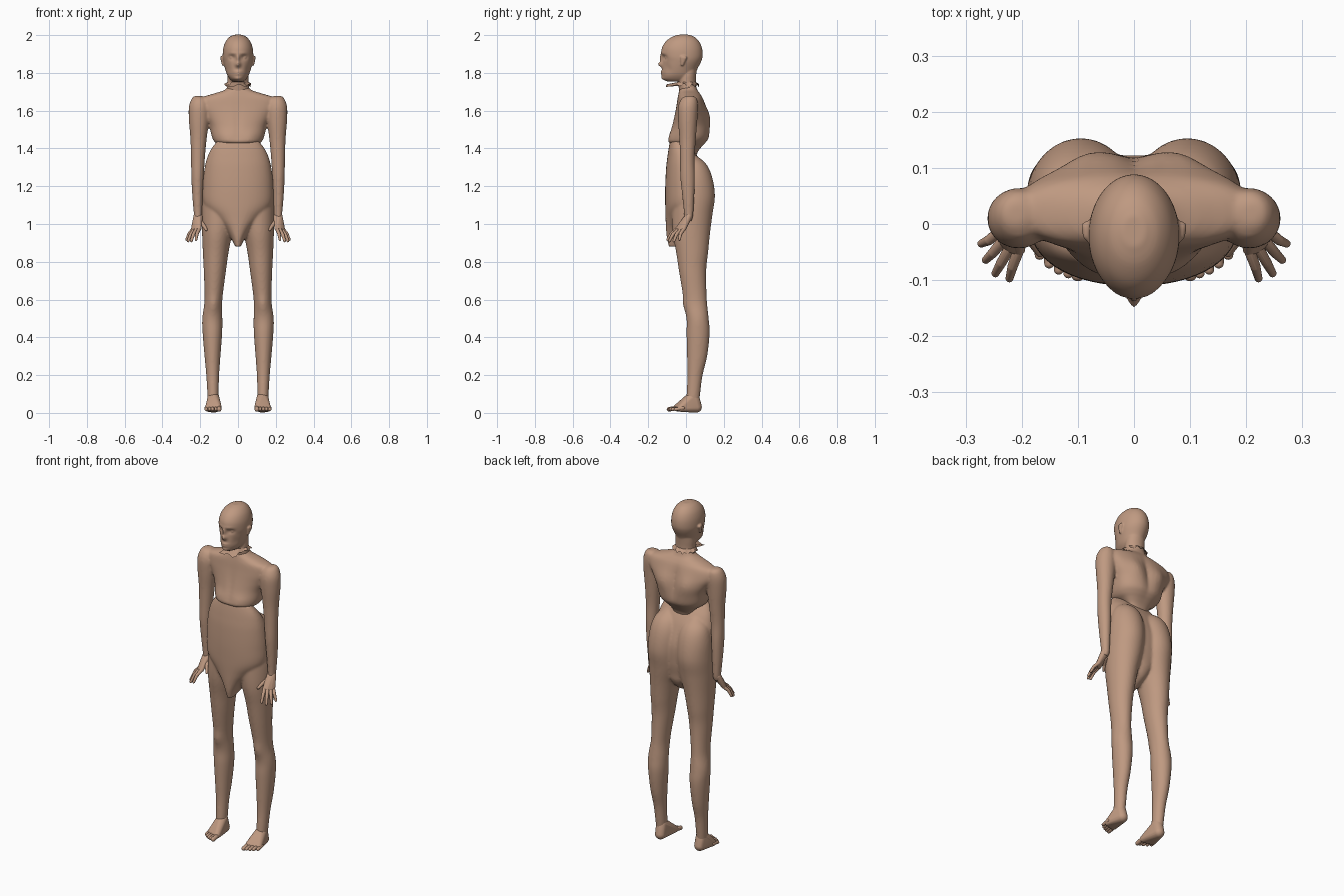
import bpy, bmesh, math, random
from mathutils import Vector

random.seed(4)
old = bpy.data.objects.get("Cube")
if old:
    bpy.data.objects.remove(old, do_unlink=True)

skin = bpy.data.materials.new("warm_skin")
skin.use_nodes = True
skin_colour = (0.52, 0.32, 0.22, 1)
skin.diffuse_color = skin_colour
skin.node_tree.nodes["Principled BSDF"].inputs["Base Color"].default_value = skin_colour


def catmull(a, b, c, d, t):
    """Smooth blend between sections b and c."""
    return [0.5 * (2 * q + (r - p) * t + (2 * p - 5 * q + 4 * r - s) * t * t
                   + (3 * q - p - 3 * r + s) * t ** 3)
            for p, q, r, s in zip(a, b, c, d)]


def loft(bm, rings, power=2.0, segments=48, steps=6):
    """Skin horizontal oval sections given as (z, x min, x max, y min, y max)."""
    last = len(rings) - 1
    dense = []
    for i in range(last):
        quad = [rings[max(0, min(last, i + k))] for k in (-1, 0, 1, 2)]
        dense += [catmull(*quad, s / steps) for s in range(steps)]
    dense.append(rings[last])
    loops = []
    for z, x0, x1, y0, y1 in dense:
        loop = []
        for k in range(segments):
            angle = math.tau * k / segments
            c, s = math.cos(angle), math.sin(angle)
            c = math.copysign(abs(c) ** (2 / power), c)
            s = math.copysign(abs(s) ** (2 / power), s)
            loop.append(bm.verts.new(((x0 + x1 + (x1 - x0) * c) / 2,
                                      (y0 + y1 + (y1 - y0) * s) / 2, z)))
        loops.append(loop)
    for low, high in zip(loops, loops[1:]):
        for k in range(segments):
            n = (k + 1) % segments
            bm.faces.new((low[k], low[n], high[n], high[k]))
    bm.faces.new(loops[0])
    bm.faces.new(loops[-1])


def centred(rings):
    """Turn (z, half width, front, back) into full sections."""
    return [(z, -w, w, front, back) for z, w, front, back in rings]


def hull(bm, *balls):
    """Wrap a convex skin around balls given as (x, y, z, radius)."""
    part = bmesh.new()
    for x, y, z, r in balls:
        made = bmesh.ops.create_icosphere(part, subdivisions=3, radius=r)
        bmesh.ops.translate(part, verts=made["verts"], vec=(x, y, z))
    bmesh.ops.delete(part, geom=part.edges[:] + part.faces[:], context="EDGES_FACES")
    bmesh.ops.convex_hull(part, input=part.verts[:])
    loose = [v for v in part.verts if not v.link_faces]
    bmesh.ops.delete(part, geom=loose, context="VERTS")
    mesh = bpy.data.meshes.new("hull")
    part.to_mesh(mesh)
    part.free()
    bm.from_mesh(mesh)
    bpy.data.meshes.remove(mesh)


def mirror_x(bm):
    """Copy everything built so far to the other side."""
    copy = bmesh.ops.duplicate(bm, geom=bm.verts[:] + bm.edges[:] + bm.faces[:])["geom"]
    for v in copy:
        if isinstance(v, bmesh.types.BMVert):
            v.co.x = -v.co.x


def sculpt(bm, centre, reach, push):
    """Push a soft bump or dent along y, the same on both sides."""
    for v in bm.verts:
        p = Vector((abs(v.co.x), v.co.y, v.co.z))
        v.co.y += push * math.exp(-sum(((a - b) / r) ** 2 for a, b, r in zip(p, centre, reach)))


def finish(bm, name, voxel=None, smooth=4):
    bmesh.ops.recalc_face_normals(bm, faces=bm.faces[:])
    mesh = bpy.data.meshes.new(name)
    bm.to_mesh(mesh)
    bm.free()
    mesh.materials.append(skin)
    for face in mesh.polygons:
        face.use_smooth = True
    obj = bpy.data.objects.new(name, mesh)
    bpy.context.collection.objects.link(obj)
    if voxel:
        remesh = obj.modifiers.new("Fuse", "REMESH")
        remesh.mode = "VOXEL"
        remesh.voxel_size = voxel
        remesh.use_smooth_shade = True
        soften = obj.modifiers.new("Soften", "SMOOTH")
        soften.factor = 0.5
        soften.iterations = smooth
    return obj


# Head: skull and face, neck, ears and eyeballs fused together
bm = bmesh.new()
loft(bm, centred([
    (2.002, .02, -.04, .015), (1.99, .045, -.075, .045), (1.965, .066, -.108, .07),
    (1.93, .078, -.128, .085), (1.89, .081, -.13, .088), (1.86, .078, -.124, .08),
    (1.82, .068, -.126, .06), (1.79, .058, -.127, .05), (1.768, .044, -.122, .045),
    (1.755, .03, -.1, .03)]), segments=128)
sculpt(bm, (.032, -.115, 1.882), (.02, .04, .013), .013)      # eye sockets
sculpt(bm, (.025, -.12, 1.904), (.025, .04, .008), -.004)     # brow
sculpt(bm, (0, -.13, 1.875), (.009, .04, .02), -.013)         # nose bridge
sculpt(bm, (0, -.13, 1.845), (.014, .05, .014), -.024)        # nose tip
sculpt(bm, (0, -.128, 1.806), (.022, .04, .006), -.007)       # upper lip
sculpt(bm, (0, -.128, 1.793), (.02, .04, .006), -.006)        # lower lip
sculpt(bm, (0, -.12, 1.77), (.02, .04, .01), -.006)           # chin
sculpt(bm, (.05, -.09, 1.82), (.015, .04, .025), .006)        # cheek hollows
loft(bm, centred([(1.84, .05, -.03, .06), (1.79, .056, -.04, .054),
                  (1.75, .056, -.042, .052), (1.7, .06, -.035, .054)]))
for side in (-1, 1):
    hull(bm, (side * .032, -.098, 1.882, .014))
    hull(bm, (side * .078, -.02, 1.845, .008), (side * .084, -.005, 1.88, .01),
         (side * .083, -.022, 1.882, .008))
finish(bm, "head", .004, 3)

# Torn skin edge flaring out at the base of the neck
bm = bmesh.new()
inner, outer = [], []
count = 40
for k in range(count):
    angle = math.tau * k / count
    c, s = math.cos(angle), math.sin(angle)
    flare = random.uniform(.004, .02)
    if s < -.85:
        flare += .05
    inner.append(bm.verts.new((.055 * c, .005 + .046 * s, 1.752)))
    outer.append(bm.verts.new(((.057 + flare * .9) * c, .005 + (.048 + flare) * s,
                               1.735 + random.uniform(-.012, .01))))
for k in range(count):
    n = (k + 1) % count
    bm.faces.new((inner[k], inner[n], outer[n], outer[k]))
finish(bm, "neck_edge")

# Upper body: both arms, shoulders and rib cage
bm = bmesh.new()
loft(bm, [
    (1.678, .19, .23, 0, .04), (1.662, .165, .246, -.025, .058), (1.62, .15, .26, -.042, .064),
    (1.55, .153, .26, -.042, .06), (1.45, .166, .252, -.035, .052), (1.35, .175, .249, -.032, .045),
    (1.25, .181, .247, -.03, .047), (1.15, .186, .242, -.02, .044), (1.05, .19, .234, -.01, .038),
    (1.015, .193, .232, -.01, .03)])
mirror_x(bm)
loft(bm, centred([
    (1.74, .045, -.02, .05), (1.71, .07, -.035, .06), (1.69, .13, -.04, .075),
    (1.665, .2, -.045, .09), (1.62, .21, -.052, .106), (1.57, .18, -.062, .122),
    (1.52, .152, -.074, .128), (1.46, .138, -.09, .124), (1.43, .12, -.09, .105),
    (1.41, .09, -.03, .085), (1.38, .062, 0, .062), (1.34, .05, 0, .05)]), power=2.3)
sculpt(bm, (0, .12, 1.55), (.025, .06, .1), -.016)            # spine groove
sculpt(bm, (.08, .11, 1.57), (.04, .05, .06), .01)            # shoulder blades
sculpt(bm, (.065, -.08, 1.46), (.04, .05, .03), -.006)        # chest
sculpt(bm, (0, -.07, 1.53), (.014, .04, .1), .004)            # breastbone
finish(bm, "upper_body", .007)

# Lower body: legs with buttocks, fused with the hips and pointed front panel
bm = bmesh.new()
loft(bm, [
    (1.365, .06, .11, 0, .05), (1.32, .02, .16, -.03, .105), (1.25, 0, .183, -.05, .138),
    (1.15, -.002, .192, -.07, .153), (1.05, .004, .193, -.075, .14), (.95, .03, .19, -.07, .127),
    (.85, .05, .186, -.052, .117), (.75, .064, .181, -.037, .107), (.6, .083, .177, -.012, .11),
    (.5, .083, .189, .003, .12), (.42, .084, .187, .003, .125), (.3, .093, .177, .006, .112),
    (.2, .1, .168, .008, .088), (.1, .103, .162, .003, .075), (.06, .105, .16, 0, .07)])
sculpt(bm, (.13, -.01, .57), (.03, .05, .04), -.008)          # kneecaps
mirror_x(bm)
loft(bm, centred([
    (1.437, .112, -.085, 0), (1.4, .14, -.092, .03), (1.36, .16, -.098, .06),
    (1.3, .176, -.105, .09), (1.2, .187, -.11, .12), (1.1, .18, -.11, .12),
    (1.03, .12, -.108, .11), (.98, .075, -.106, .1), (.93, .04, -.102, .06),
    (.88, .014, -.092, -.04)]), power=2.2)
finish(bm, "lower_body", .007)

# Hands: palm, four fingers and thumb, mirrored
bm = bmesh.new()
knuckles = [(.205, -.045, .975), (.22, -.04, .972), (.232, -.028, .97), (.238, -.012, .972)]
tips = [(.222, -.097, .918), (.247, -.088, .91), (.264, -.064, .91), (.272, -.035, .918)]
hull(bm, (.205, .012, 1.04, .018), (.218, .014, 1.04, .018), *[(*k, .011) for k in knuckles])
for base, tip in zip(knuckles, tips):
    middle = Vector(base).lerp(Vector(tip), .5) + Vector((.003, -.005, .004))
    hull(bm, (*base, .01), (*middle, .009))
    hull(bm, (*middle, .009), (*tip, .007))
hull(bm, (.2, -.005, 1.01, .014), (.18, -.032, .99, .01))
hull(bm, (.18, -.032, .99, .01), (.168, -.052, .97, .007))
mirror_x(bm)
finish(bm, "hands")

# Feet: heel, instep and five toes, mirrored
bm = bmesh.new()
hull(bm, (.128, .054, .031, .03), (.13, .04, .085, .03), (.13, .03, .08, .03),
     (.106, -.045, .028, .02), (.158, -.03, .023, .017))
for k in range(5):
    x = .1 + .017 * k
    y = -.09 + .0022 * k * k
    size = .012 if k == 0 else .009
    hull(bm, (x, y + .04, .026, size), (x, y, .019, size))
mirror_x(bm)
finish(bm, "feet")
